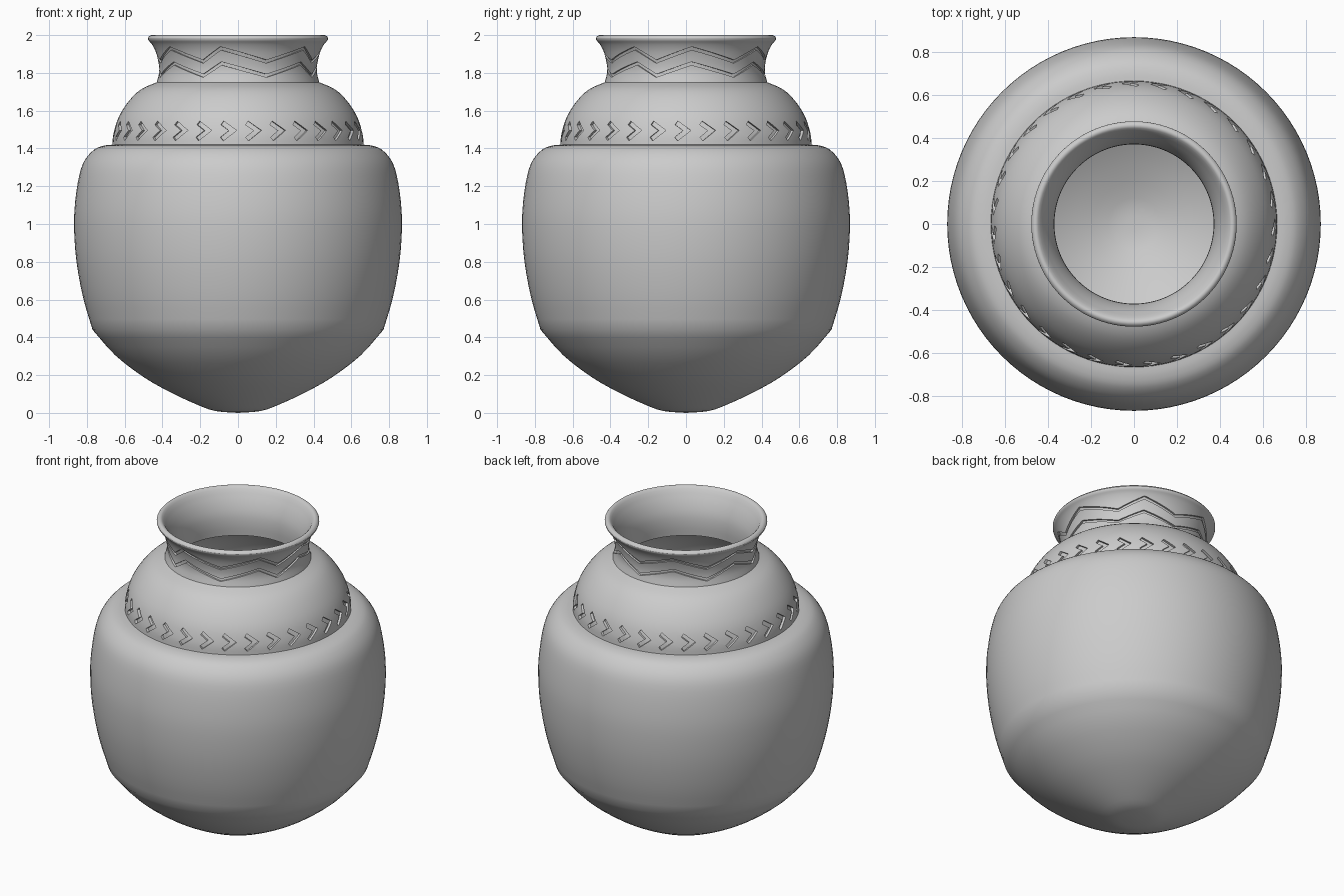
import bpy, bmesh, math
from mathutils import Vector

if "Cube" in bpy.data.objects:
    bpy.data.objects.remove(bpy.data.objects["Cube"])

SEGMENTS = 96


def smooth_points(pts, steps=3):
    """Catmull-Rom sampling of one profile section; section ends stay crisp."""
    p = [Vector(q) for q in pts]
    p = [2 * p[0] - p[1]] + p + [2 * p[-1] - p[-2]]
    out = []
    for i in range(1, len(p) - 2):
        a, b, c, d = p[i - 1:i + 3]
        for k in range(steps):
            t = k / steps
            out.append(0.5 * (2 * b + (c - a) * t + (2 * a - 5 * b + 4 * c - d) * t * t
                              + (3 * b - a - 3 * c + d) * t ** 3))
    return out + [p[-2]]


# Outer profile sections (radius, height), bottom to top
BASE = [(0, 0), (0.12, 0.01), (0.22, 0.045), (0.36, 0.11), (0.5, 0.19), (0.65, 0.305), (0.77, 0.44)]
BODY = [(0.77, 0.44), (0.82, 0.61), (0.855, 0.8), (0.868, 0.98), (0.862, 1.12), (0.84, 1.26),
        (0.81, 1.34), (0.76, 1.395), (0.71, 1.415), (0.665, 1.42)]
SHOULDER = [(0.665, 1.42), (0.659, 1.48), (0.63, 1.57), (0.575, 1.655), (0.51, 1.715), (0.43, 1.75)]
NECK = [(0.43, 1.75), (0.418, 1.8), (0.42, 1.85), (0.435, 1.91), (0.455, 1.95), (0.474, 1.972)]
LIP = [(0.474, 1.972), (0.477, 1.985), (0.465, 1.998), (0.45, 1.998), (0.436, 1.985)]
# Inner wall, top to bottom
INNER_NECK = [(0.436, 1.985), (0.4, 1.92), (0.376, 1.85), (0.37, 1.78), (0.375, 1.71)]
INNER = [(0.375, 1.71), (0.48, 1.67), (0.56, 1.58), (0.61, 1.47), (0.615, 1.37)]
INNER_BODY = [(0.615, 1.37), (0.73, 1.345), (0.79, 1.24), (0.815, 1.0), (0.8, 0.8), (0.725, 0.47)]
INNER_BASE = [(0.725, 0.47), (0.6, 0.335), (0.36, 0.17), (0.12, 0.065), (0, 0.05)]

profile = []
for section in (BASE, BODY, SHOULDER, NECK, LIP, INNER_NECK, INNER, INNER_BODY, INNER_BASE):
    profile += smooth_points(section)


def finish(bm, name):
    bmesh.ops.remove_doubles(bm, verts=bm.verts, dist=1e-5)
    bmesh.ops.recalc_face_normals(bm, faces=bm.faces)
    mesh = bpy.data.meshes.new(name)
    bm.to_mesh(mesh)
    bm.free()
    ob = bpy.data.objects.new(name, mesh)
    bpy.context.collection.objects.link(ob)
    return ob


def lathe(name, pts):
    bm = bmesh.new()
    vs = [bm.verts.new((p[0], 0, p[1])) for p in pts]
    es = [bm.edges.new(e) for e in zip(vs, vs[1:]) if (e[0].co - e[1].co).length > 1e-6]
    bmesh.ops.spin(bm, geom=vs + es, cent=(0, 0, 0), axis=(0, 0, 1),
                   angle=2 * math.pi, steps=SEGMENTS)
    return finish(bm, name)


def radius_at(z, outline):
    for a, b in zip(outline, outline[1:]):
        if a[1] <= z <= b[1]:
            return a[0] + (b[0] - a[0]) * (z - a[1]) / (b[1] - a[1])
    return outline[0][0] if z < outline[0][1] else outline[-1][0]


def groove(bm, path, outline, width, depth, r0, closed=False):
    """Box-section cutter that follows a path of (angle from front, height)."""
    p = [Vector((math.radians(a) * r0, z)) for a, z in path]
    n = len(p)
    turn = Vector((2 * math.pi * r0, 0))
    edges = []
    for i in range(n + (1 if closed else 0)):
        q = p[i % n] + (turn if i >= n else Vector((0, 0)))
        prev = p[i - 1] if i > 0 else (p[-1] - turn if closed else None)
        nxt = p[i + 1] if i + 1 < n else (p[(i + 1) % n] + turn if closed else None)
        dirs = [(b - a).normalized() for a, b in ((prev, q), (q, nxt)) if a is not None and b is not None]
        tangent = sum(dirs, Vector((0, 0))).normalized()
        side = Vector((-tangent.y, tangent.x))
        half = width / 2 / max(0.5, abs(tangent.dot(dirs[0])))
        edges.append((q + side * half, q - side * half))
    rings = []
    sub = 5
    for (a0, b0), (a1, b1) in zip(edges, edges[1:]):
        rings += [(a0.lerp(a1, k / sub), b0.lerp(b1, k / sub)) for k in range(sub)]
    if not closed:
        rings.append(edges[-1])
    loops = []
    for a, b in rings:
        loop = []
        for q, d in ((a, -depth), (a, 0.03), (b, 0.03), (b, -depth)):
            ang, r = q.x / r0, radius_at(q.y, outline) + d
            loop.append(bm.verts.new((r * math.sin(ang), -r * math.cos(ang), q.y)))
        loops.append(loop)
    pairs = list(zip(loops, loops[1:])) + ([(loops[-1], loops[0])] if closed else [])
    for u, v in pairs:
        for k in range(4):
            bm.faces.new((u[k], u[(k + 1) % 4], v[(k + 1) % 4], v[k]))
    if not closed:
        bm.faces.new(loops[0])
        bm.faces.new(loops[-1])


pot = lathe("pot", profile)

# Row of chevron grooves around the shoulder
cut = bmesh.new()
COUNT = 31
for i in range(COUNT):
    c = 7 + i * 360 / COUNT
    groove(cut, [(c - 2.8, 1.535), (c + 2.2, 1.495), (c - 2.8, 1.45)], SHOULDER, 0.024, 0.014, 0.655)

# Two hand-drawn zigzag grooves around the neck
ANGLES = [-54, -26, -12, 21, 52, 68, 94, 127, 148, 175, 205, 232, 258, 283]
for low, high in ((1.785, 1.85), (1.86, 1.93)):
    groove(cut, [(a, low if i % 2 else high) for i, a in enumerate(ANGLES)],
           NECK, 0.016, 0.012, 0.425, closed=True)
cutter = finish(cut, "groove_cutter")
cutter.hide_render = True

bpy.context.view_layer.objects.active = pot
pot.select_set(True)
mod = pot.modifiers.new("grooves", 'BOOLEAN')
mod.operation = 'DIFFERENCE'
mod.solver = 'EXACT'
mod.object = cutter
bpy.ops.object.modifier_apply(modifier=mod.name)
bpy.data.objects.remove(cutter)

bpy.ops.object.select_all(action='DESELECT')
pot.select_set(True)
bpy.ops.object.shade_smooth_by_angle(angle=math.radians(25))
